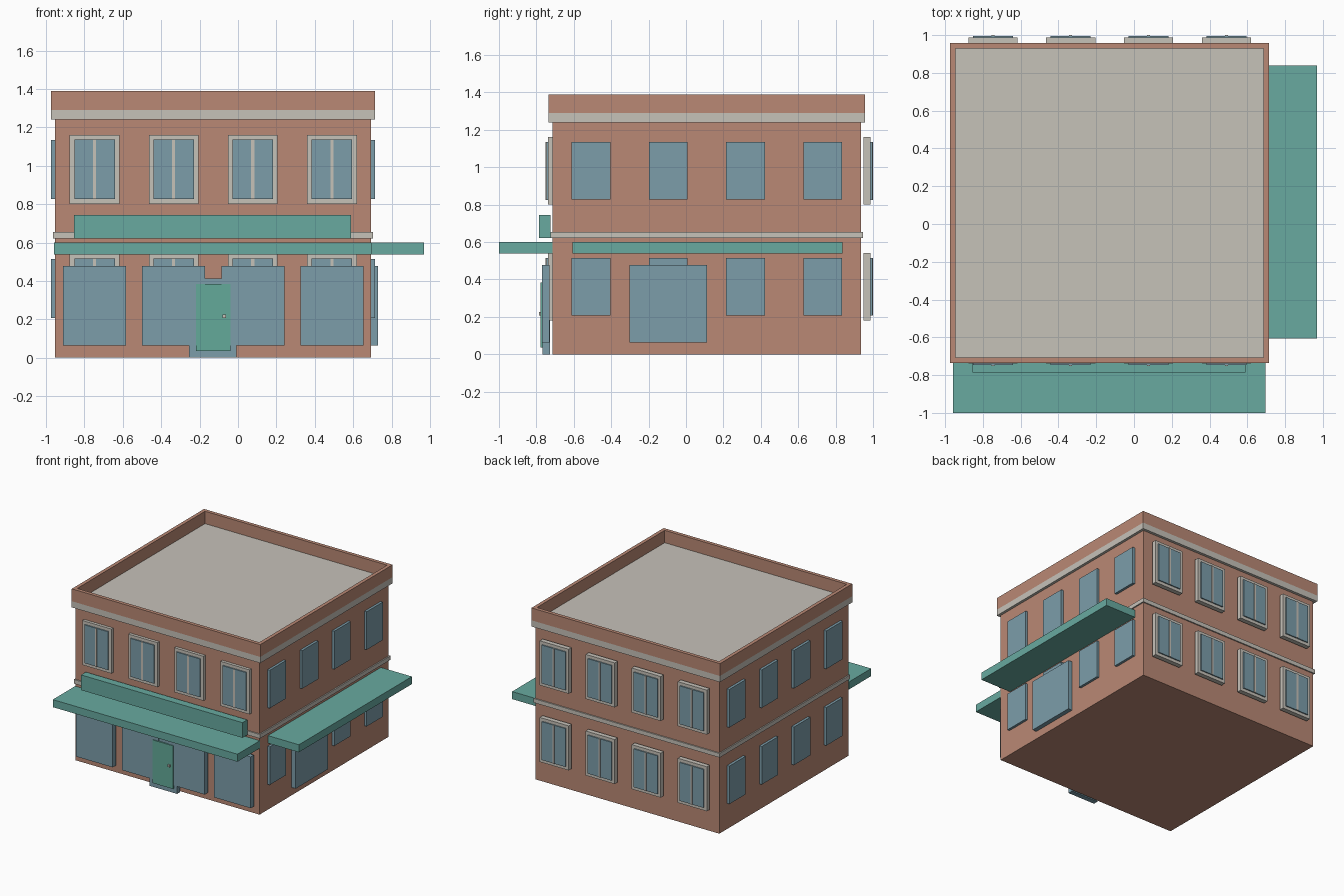
import bpy
import bmesh
from mathutils import Vector

if "Cube" in bpy.data.objects:
    bpy.data.objects.remove(bpy.data.objects["Cube"], do_unlink=True)


def material(name, rgb):
    mat = bpy.data.materials.new(name)
    mat.use_nodes = True
    mat.diffuse_color = (*rgb, 1)
    mat.node_tree.nodes["Principled BSDF"].inputs["Base Color"].default_value = (*rgb, 1)
    return mat


BRICK = material("brick", (0.49, 0.25, 0.178))
STONE = material("pale stone", (0.565, 0.539, 0.485))
TEAL = material("teal", (0.138, 0.402, 0.352))
DOOR = material("door green", (0.125, 0.40, 0.32))
GLASS = material("blue glass", (0.202, 0.337, 0.402))


def box(name, x, y, z, mat, hollow=None):
    """Box from (low, high) ranges; hollow gives (wall, depth) for an open ring."""
    bm = bmesh.new()
    bmesh.ops.create_cube(bm, size=1)
    low, high = (Vector(c) for c in zip(x, y, z))
    for v in bm.verts:
        v.co = (low + high) / 2 + v.co * (high - low)
    if hollow:
        wall, depth = hollow
        bm.normal_update()
        top = max(bm.faces, key=lambda f: f.normal.z)
        base = min(bm.faces, key=lambda f: f.normal.z)
        bmesh.ops.inset_region(bm, faces=[top], thickness=wall)
        made = bmesh.ops.extrude_face_region(bm, geom=[top])["geom"]
        verts = [g for g in made if isinstance(g, bmesh.types.BMVert)]
        inner = [g for g in made if isinstance(g, bmesh.types.BMFace)]
        bmesh.ops.translate(bm, verts=verts, vec=(0, 0, -depth))
        doomed = [f for f in [top, base] + inner if f.is_valid]
        bmesh.ops.delete(bm, geom=doomed, context="FACES")
    bmesh.ops.recalc_face_normals(bm, faces=bm.faces)
    mesh = bpy.data.meshes.new(name)
    bm.to_mesh(mesh)
    bm.free()
    mesh.materials.append(mat)
    obj = bpy.data.objects.new(name, mesh)
    bpy.context.collection.objects.link(obj)
    return obj


def around(centre, width):
    return (centre - width / 2, centre + width / 2)


# Main walls, string course, roof slab and parapet
LEFT, RIGHT, FRONT, BACK = -0.953, 0.693, -0.714, 0.935
box("walls", (LEFT, RIGHT), (FRONT, BACK), (0, 1.24), BRICK)
box("string_course", (LEFT - 0.01, RIGHT + 0.01), (FRONT - 0.01, BACK + 0.01), (0.622, 0.655), STONE)
rim_x, rim_y = (LEFT - 0.021, RIGHT + 0.021), (FRONT - 0.021, BACK + 0.022)
box("roof_slab", rim_x, rim_y, (1.24, 1.29), STONE)
box("parapet", rim_x, rim_y, (1.29, 1.39), BRICK, hollow=(0.041, 0.1))

# Framed windows on the front and back, on both floors
COLUMNS = [-0.747 + 0.412 * i for i in range(4)]
for storey, mid in (("lower", 0.361), ("upper", 0.981)):
    for side, face, out in (("front", -0.738, -1), ("back", 0.987, 1)):
        for i, cx in enumerate(COLUMNS):
            def part(name, width, height, inner, outer, mat):
                depths = sorted((face + out * inner, face + out * outer))
                box(f"{side}_{storey}_{name}_{i + 1}", around(cx, width), depths,
                    around(mid, height), mat)
            part("window_frame", 0.26, 0.36, -0.038, 0, STONE)
            part("window_glass", 0.212, 0.31, -0.01, 0.009, GLASS)
            part("window_mullion", 0.016, 0.31, -0.01, 0.013, STONE)

    # Plain windows on both sides
    for i in range(4):
        cy = -0.508 + 0.413 * i
        for side, x in (("left", (RIGHT - 0.01, RIGHT + 0.02)), ("right", (LEFT - 0.021, LEFT + 0.01))):
            box(f"{side}_{storey}_window_{i + 1}", x, around(cy, 0.208), around(mid, 0.308), GLASS)

# Shop windows
for i, cx in enumerate(COLUMNS):
    box(f"shop_window_{i + 1}", around(cx, 0.328), (-0.77, -0.73), (0.063, 0.478), GLASS)
box("side_shop_window", (0.689, 0.729), (-0.303, 0.111), (0.063, 0.478), GLASS)

# Entrance
box("door_surround", around(-0.132, 0.246), (-0.766, -0.726), (0, 0.413), GLASS)
box("door", around(-0.129, 0.182), (-0.777, -0.75), (0.036, 0.385), DOOR)
box("door_knob", around(-0.071, 0.018), (-0.787, -0.77), around(0.217, 0.018), STONE)

# Awnings and sign board
box("front_awning", (-0.958, 0.695), (-1.0, FRONT), (0.538, 0.599), TEAL)
box("side_awning", (RIGHT, 0.97), (-0.607, 0.838), (0.538, 0.599), TEAL)
box("sign_board", (-0.855, 0.59), (-0.785, -0.724), (0.621, 0.744), TEAL)
